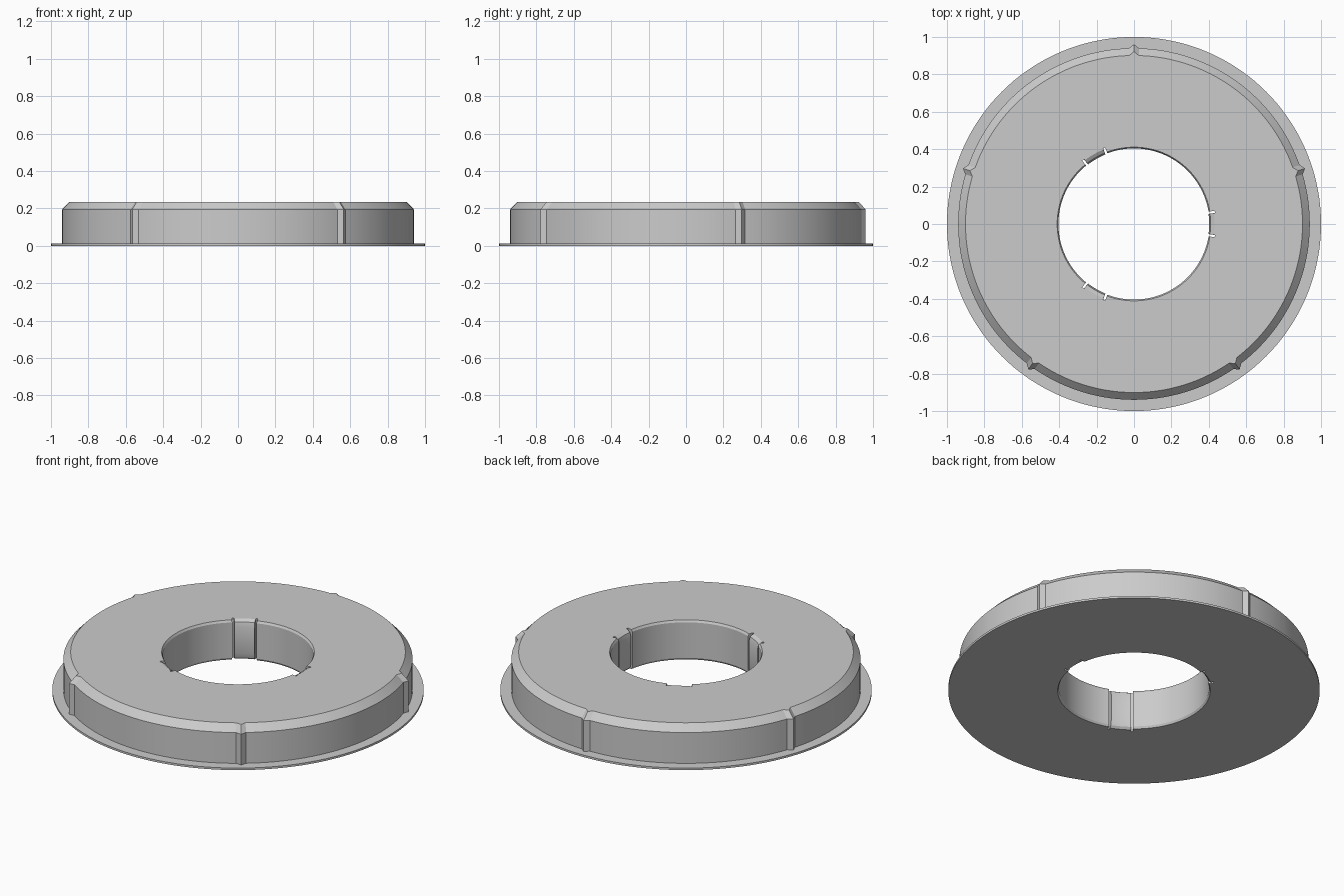
import bpy, bmesh, math

if "Cube" in bpy.data.objects:
    bpy.data.objects.remove(bpy.data.objects["Cube"])

H = 0.235                                   # overall height
RIDGES = [math.radians(18 + 72 * i) for i in range(5)]
CLIPS = [math.radians(120 * i) for i in range(3)]
RIDGE_W = 0.028                             # half angle of a rim ridge
CLIP_A, SLOT_A = 0.135, 0.163               # half angles of clip and its slots
EPS = 0.0008


def offset(a, centres):
    """Smallest angular distance from a to any centre."""
    return min(abs((a - c + math.pi) % (2 * math.pi) - math.pi) for c in centres)


def outer(a):
    """Wall radius, with a pointed ridge at five places."""
    return 0.94 + 0.021 * max(0.0, 1 - offset(a, RIDGES) / RIDGE_W)


def bore(a):
    """Bore profile, top to bottom: plain wall, slot or bowed clip."""
    d = offset(a, CLIPS)
    if d < CLIP_A:
        r = (0.43, 0.41, 0.402, 0.402, 0.41, 0.422)
    elif d < SLOT_A:
        r = (0.437,) * 6
    else:
        r = (0.411, 0.404, 0.404, 0.404, 0.404, 0.411)
    return list(zip(r, (H, H - 0.012, H - 0.04, 0.04, 0.012, 0.0)))


def section(a):
    """Closed radial section of the whole ring."""
    r = outer(a)
    return [(1.0, 0.0), (1.0, 0.012), (r, 0.012), (r, 0.195), (r - 0.039, H)] + bore(a)


# Angles: even steps plus exact feature edges
keys = [c + s for c in RIDGES for s in (-RIDGE_W, 0, RIDGE_W)]
keys += [c + s * e + t for c in CLIPS for s in (-1, 1)
         for e in (CLIP_A, SLOT_A) for t in (-EPS, EPS)]
keys = [k % (2 * math.pi) for k in keys]
steps = [2 * math.pi * i / 144 for i in range(144)]
angles = sorted(keys + [s for s in steps if offset(s, keys) > 0.008])

# Flanged ring with ridged wall and clipped bore
bm = bmesh.new()
rows = [[bm.verts.new((r * math.cos(a), r * math.sin(a), z)) for r, z in section(a)]
        for a in angles]
for i, row in enumerate(rows):
    nxt = rows[(i + 1) % len(rows)]
    n = len(row)
    for j in range(n):
        k = (j + 1) % n
        bm.faces.new((row[j], nxt[j], nxt[k], row[k]))
bmesh.ops.recalc_face_normals(bm, faces=bm.faces)
mesh = bpy.data.meshes.new("flanged_ring")
bm.to_mesh(mesh)
bm.free()

grey = bpy.data.materials.new("light grey")
grey.diffuse_color = (0.6, 0.6, 0.6, 1)
grey.use_nodes = True
grey.node_tree.nodes["Principled BSDF"].inputs["Base Color"].default_value = grey.diffuse_color
mesh.materials.append(grey)

ring = bpy.data.objects.new("flanged_ring", mesh)
bpy.context.collection.objects.link(ring)
bpy.context.view_layer.objects.active = ring
ring.select_set(True)
bpy.ops.object.shade_smooth_by_angle(angle=math.radians(25))
